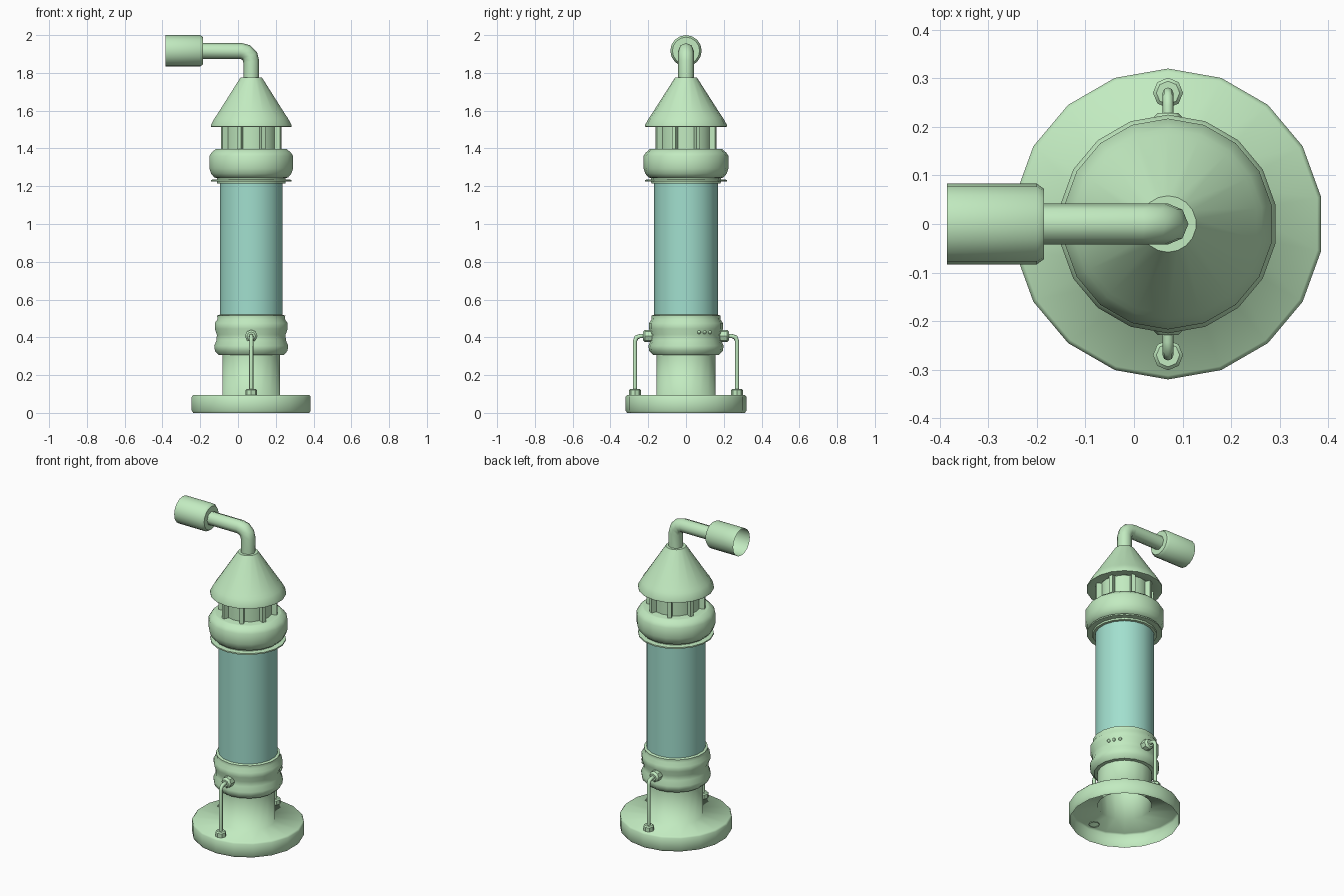
import bpy, bmesh, math
from mathutils import Vector

if "Cube" in bpy.data.objects:
    bpy.data.objects.remove(bpy.data.objects["Cube"])

CX = 0.07  # tower axis

def mat(name, c):
    m = bpy.data.materials.new(name)
    m.diffuse_color = c
    m.use_nodes = True
    m.node_tree.nodes["Principled BSDF"].inputs["Base Color"].default_value = m.diffuse_color
    return m

green = mat("pale_green", (0.54, 0.83, 0.53, 1))
teal = mat("teal_glass", (0.36, 0.74, 0.62, 1))

def finish(name, bm, m=green, angle=40):
    bmesh.ops.recalc_face_normals(bm, faces=bm.faces)
    me = bpy.data.meshes.new(name)
    bm.to_mesh(me)
    bm.free()
    ob = bpy.data.objects.new(name, me)
    bpy.context.collection.objects.link(ob)
    me.materials.append(m)
    for o in bpy.context.selected_objects:
        o.select_set(False)
    bpy.context.view_layer.objects.active = ob
    ob.select_set(True)
    bpy.ops.object.shade_smooth_by_angle(angle=math.radians(angle))
    return ob

def skin(bm, rings):
    n = len(rings[0])
    for a, b in zip(rings, rings[1:]):
        for i in range(n):
            j = (i + 1) % n
            bm.faces.new((a[i], a[j], b[j], b[i]))

def lathe(name, prof, origin=(CX, 0, 0), axis=(0, 0, 1), n=18, m=green, angle=40,
          cap0=False, cap1=False):
    """Revolve (radius, height) points about an axis."""
    bm = bmesh.new()
    q = Vector((0, 0, 1)).rotation_difference(Vector(axis))
    rings = []
    for r, z in prof:
        rings.append([bm.verts.new(Vector(origin) + q @ Vector((
            r * math.cos(math.pi / 2 + 2 * math.pi * i / n),
            r * math.sin(math.pi / 2 + 2 * math.pi * i / n), z))) for i in range(n)])
    skin(bm, rings)
    if cap0:
        bm.faces.new(rings[0])
    if cap1:
        bm.faces.new(rings[-1])
    return finish(name, bm, m, angle)

def pipe(name, pts, side, r, n=8):
    """Sweep a circle along a planar path; side is the plane normal."""
    bm = bmesh.new()
    pts = [Vector(p) for p in pts]
    side = Vector(side)
    rings = []
    for i, p in enumerate(pts):
        d0 = (p - pts[max(i - 1, 0)]).normalized()
        d1 = (pts[min(i + 1, len(pts) - 1)] - p).normalized()
        t = (d0 + d1).normalized()
        u = t.cross(side)
        k = 1 / max(t.dot(d1 if d1.length else d0), 0.5)
        rings.append([bm.verts.new(p + u * (r * k * math.cos(2 * math.pi * j / n))
                      + side * (r * math.sin(2 * math.pi * j / n))) for j in range(n)])
    skin(bm, rings)
    return finish(name, bm, green, 60)

# Hollow base flange and column
lathe("base_and_column", [(0.312, 0), (0.32, 0.012), (0.32, 0.085), (0.312, 0.095),
                          (0.155, 0.095), (0.155, 0.315)], angle=100)

# Lower collar with two soft bulges
lathe("lower_collar", [(0.15, 0.305), (0.175, 0.307), (0.195, 0.328), (0.199, 0.355),
                       (0.186, 0.385), (0.185, 0.415), (0.196, 0.445), (0.196, 0.475),
                       (0.182, 0.495), (0.183, 0.515), (0.168, 0.52)])

# Glass cylinder
lathe("glass_tube", [(0.169, 0.515), (0.169, 1.225)], m=teal)

# Upper collar: thin flange then rounded ring
lathe("upper_flange", [(0.168, 1.213), (0.183, 1.215), (0.185, 1.225), (0.216, 1.226),
                       (0.216, 1.234), (0.185, 1.236), (0.185, 1.245)])
lathe("upper_collar", [(0.17, 1.24), (0.198, 1.246), (0.216, 1.267), (0.225, 1.295),
                       (0.225, 1.36), (0.213, 1.378), (0.192, 1.396), (0.185, 1.398)],
      cap1=True)

# Vent core with eight fins
lathe("vent_core", [(0.14, 1.395), (0.14, 1.53)], n=16)
bm = bmesh.new()
for k in range(8):
    a = math.radians(22.5 + 45 * k)
    d, s = Vector((math.cos(a), math.sin(a), 0)), Vector((-math.sin(a), math.cos(a), 0))
    vs = bmesh.ops.create_cube(bm, size=1)["verts"]
    for v in vs:
        x, y, z = v.co
        v.co = Vector((CX, 0, 1.46)) + d * (0.147 + x * 0.046) + s * (y * 0.022) \
            + Vector((0, 0, z * 0.13))
finish("vent_fins", bm)

# Conical cap with a lip
lathe("cone_cap", [(0.14, 1.53), (0.205, 1.514), (0.217, 1.515), (0.217, 1.524),
                   (0.196, 1.562), (0.185, 1.577), (0.058, 1.775)], cap1=True)

# Top outlet pipe with elbow
R, zc = 0.055, 1.916
elbow = [(CX - R + R * math.cos(a), 0, zc - R + R * math.sin(a))
         for a in (0, math.pi / 6, math.pi / 3, math.pi / 2)]
pipe("outlet_pipe", [(CX, 0, 1.765)] + elbow + [(-0.19, 0, zc)], (0, 1, 0), 0.042)

# Open nozzle
lathe("nozzle", [(0.072, 0), (0.083, 0.015), (0.083, 0.2)],
      origin=(-0.185, 0, 1.917), axis=(-1, 0, 0), n=16, cap0=True)

# Drain pipes with fittings on both sides
for s, tag in ((-1, "front"), (1, "back")):
    pipe(tag + "_drain_pipe", [(CX, s * 0.27, 0.11), (CX, s * 0.27, 0.38),
                               (CX, s * 0.262, 0.4), (CX, s * 0.242, 0.407),
                               (CX, s * 0.19, 0.407)], (1, 0, 0), 0.011)
    lathe(tag + "_lower_fitting", [(0.031, 0.09), (0.031, 0.12), (0.024, 0.127)],
          origin=(CX, s * 0.27, 0), n=8, cap1=True)
    lathe(tag + "_wall_fitting", [(0.033, 0.18), (0.033, 0.216), (0.022, 0.228)],
          origin=(CX, 0, 0.407), axis=(0, s, 0), n=8, cap1=True)

# Three small studs on the lower collar
bm = bmesh.new()
for y in (0.069, 0.098, 0.127):
    v = bmesh.ops.create_uvsphere(bm, u_segments=8, v_segments=6, radius=0.01)["verts"]
    bmesh.ops.translate(bm, verts=v, vec=(CX + math.sqrt(0.188 ** 2 - y * y), y, 0.427))
finish("collar_studs", bm)
